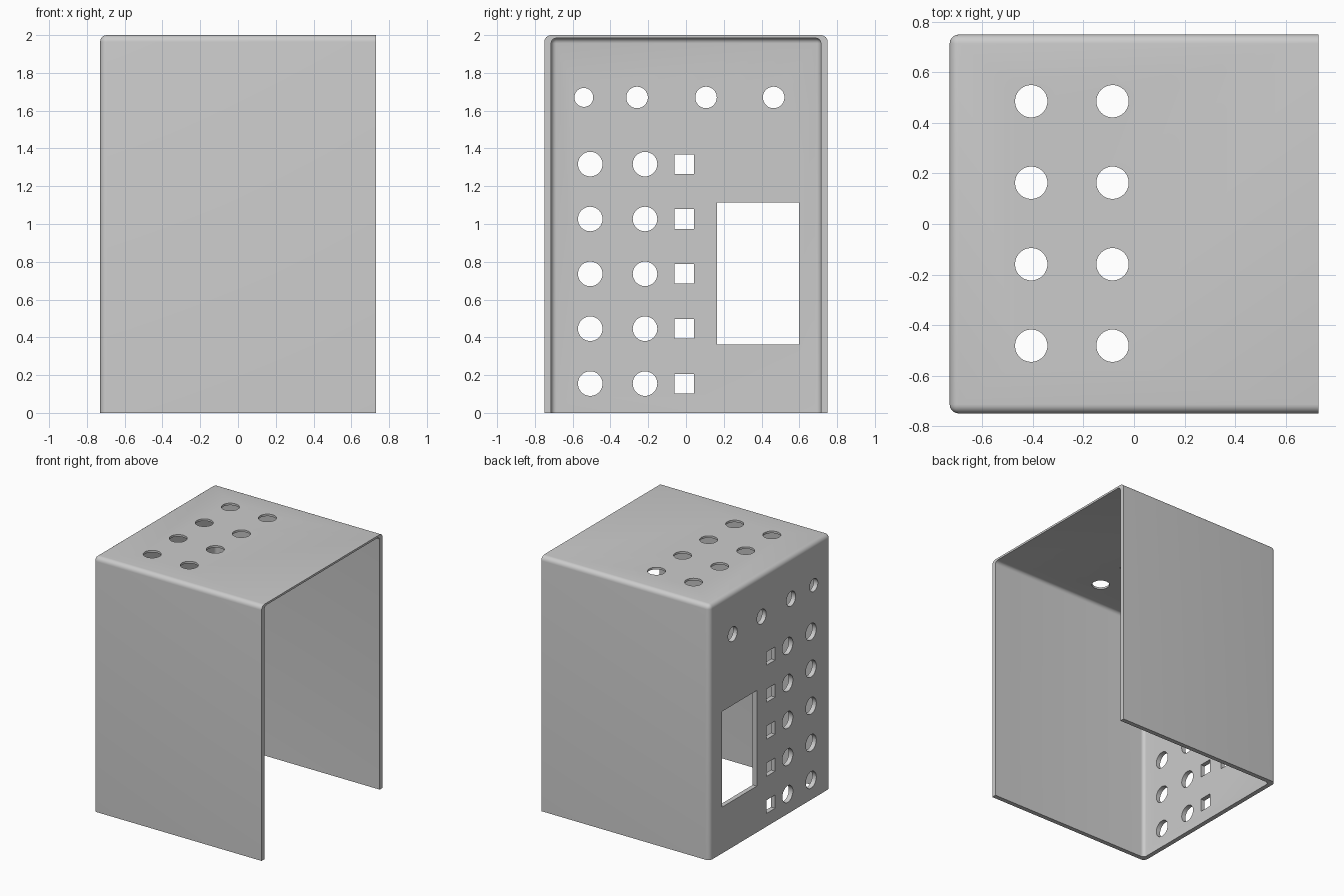
import bpy, bmesh, math
from mathutils import Matrix, Vector

if "Cube" in bpy.data.objects:
    bpy.data.objects.remove(bpy.data.objects["Cube"])

grey = bpy.data.materials.new("plain grey")
grey.use_nodes = True
colour = (0.6, 0.6, 0.6, 1)
grey.diffuse_color = colour
grey.node_tree.nodes["Principled BSDF"].inputs["Base Color"].default_value = colour

X, Y, TOP = 0.73, 0.75, 2.0
WALL, ROOF, ROUND = 0.036, 0.016, 0.036


def add_box(bm, low, high):
    low, high = Vector(low), Vector(high)
    mat = Matrix.Translation((low + high) / 2) @ Matrix.Diagonal((high - low).to_4d())
    return bmesh.ops.create_cube(bm, size=1, matrix=mat)["verts"]


def add_drill(bm, centre, radius, axis):
    turn = Matrix.Rotation(math.pi / 2, 4, "Y") if axis == "X" else Matrix()
    bmesh.ops.create_cone(bm, cap_ends=True, segments=48, radius1=radius, radius2=radius,
                          depth=0.3, matrix=Matrix.Translation(centre) @ turn)


def round_edges(bm, low_x, high_z, radius):
    """Round the edges around the closed back wall and the roof."""
    def on(v):
        return (abs(v.co.x - low_x) < 1e-4, abs(v.co.z - high_z) < 1e-4)
    edges = []
    for e in bm.edges:
        a, b = (on(v) for v in e.verts)
        upright = abs(e.verts[0].co.z - e.verts[1].co.z) > 0.1
        along_x = abs(e.verts[0].co.x - e.verts[1].co.x) > 0.1
        back, roof = a[0] and b[0], a[1] and b[1]
        if (back and upright) or (roof and along_x) or (back and roof):
            edges.append(e)
    bmesh.ops.bevel(bm, geom=edges, offset=radius, segments=6, profile=0.5, affect="EDGES")


def finish(name, bm):
    bmesh.ops.recalc_face_normals(bm, faces=bm.faces)
    mesh = bpy.data.meshes.new(name)
    bm.to_mesh(mesh)
    bm.free()
    mesh.materials.append(grey)
    obj = bpy.data.objects.new(name, mesh)
    bpy.context.collection.objects.link(obj)
    return obj


# Outer shell, rounded at the roof and back wall
bm = bmesh.new()
add_box(bm, (-X, -Y, 0), (X, Y, TOP))
round_edges(bm, -X, TOP, ROUND)
shell = finish("cover_shell", bm)

# Hollow, open at the bottom and on the +x side
bm = bmesh.new()
add_box(bm, (-X + WALL, -Y + WALL, -0.3), (X + 0.3, Y - WALL, TOP - ROOF))
round_edges(bm, -X + WALL, TOP - ROOF, 0.028)
hollow = finish("hollow_cutter", bm)

# Holes in the perforated wall and the roof
bm = bmesh.new()
for row in range(5):
    z = 0.155 + 0.2905 * row
    for y in (-0.507, -0.217):
        add_drill(bm, (-X, y, z), 0.065, "X")
    add_box(bm, (-X - 0.15, -0.062, z - 0.052), (-X + 0.15, 0.042, z + 0.052))
for y, r in ((-0.541, 0.05), (-0.259, 0.057), (0.106, 0.057), (0.464, 0.057)):
    add_drill(bm, (-X, y, 1.67), r, "X")
add_box(bm, (-X - 0.15, 0.165, 0.363), (-X + 0.15, 0.599, 1.113))
for x in (-0.407, -0.085):
    for i in range(4):
        add_drill(bm, (x, -0.482 + 0.3227 * i, TOP), 0.064, "Z")
holes = finish("hole_cutter", bm)

# Cut, then shade the rounded parts smooth
bpy.ops.object.select_all(action="DESELECT")
bpy.context.view_layer.objects.active = shell
shell.select_set(True)
for cutter in (hollow, holes):
    mod = shell.modifiers.new(cutter.name, "BOOLEAN")
    mod.operation, mod.solver, mod.object = "DIFFERENCE", "EXACT", cutter
    bpy.ops.object.modifier_apply(modifier=mod.name)
    bpy.data.objects.remove(cutter)
bpy.ops.object.shade_smooth_by_angle(angle=math.radians(30))
